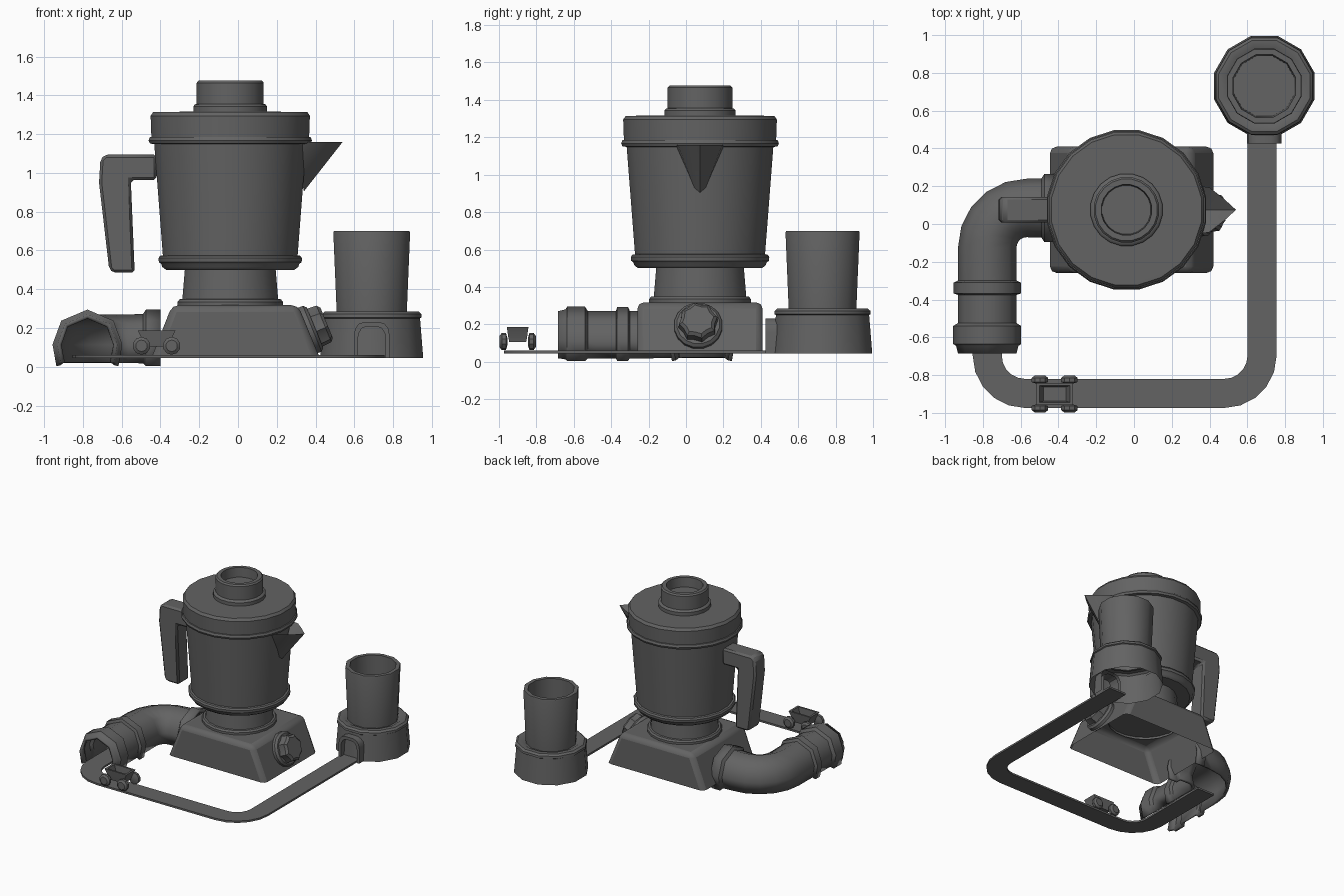
import bpy, bmesh, math
from mathutils import Vector

if "Cube" in bpy.data.objects:
    bpy.data.objects.remove(bpy.data.objects["Cube"])

grey = bpy.data.materials.new("dark_grey")
grey.diffuse_color = (0.125, 0.125, 0.125, 1)
grey.use_nodes = True
grey.node_tree.nodes["Principled BSDF"].inputs["Base Color"].default_value = grey.diffuse_color


def finish(name, verts, faces, smooth=True, angle=35):
    me = bpy.data.meshes.new(name)
    bm = bmesh.new()
    vs = [bm.verts.new(v) for v in verts]
    for f in faces:
        bm.faces.new([vs[i] for i in f])
    bmesh.ops.remove_doubles(bm, verts=bm.verts, dist=1e-5)
    bmesh.ops.recalc_face_normals(bm, faces=bm.faces)
    bm.to_mesh(me)
    bm.free()
    me.materials.append(grey)
    ob = bpy.data.objects.new(name, me)
    bpy.context.collection.objects.link(ob)
    if smooth:
        bpy.ops.object.select_all(action='DESELECT')
        ob.select_set(True)
        bpy.context.view_layer.objects.active = ob
        bpy.ops.object.shade_smooth_by_angle(angle=math.radians(angle))
    return ob


def skin(rows, closed):
    """Quads between successive rows of equal length."""
    n = len(rows[0])
    faces = []
    for i in range(len(rows) - 1):
        for j in range(n if closed else n - 1):
            k = (j + 1) % n
            faces.append((i * n + j, i * n + k, (i + 1) * n + k, (i + 1) * n + j))
    return [p for r in rows for p in r], faces


def lathe(name, centre, profile, n, cap_start=False, cap_end=False, rib=0, axis=(0, 0, 1)):
    q = Vector(axis).to_track_quat('Z', 'Y')
    rows = []
    for r, z in profile:
        row = []
        for j in range(n):
            a = 2 * math.pi * (j + 0.5) / n
            rr = r * (1 - rib * (j % 2))
            row.append(Vector(centre) + q @ Vector((rr * math.cos(a), rr * math.sin(a), z)))
        rows.append(row)
    verts, faces = skin(rows, True)
    if cap_start:
        faces.append(tuple(range(n)))
    if cap_end:
        faces.append(tuple(range(len(verts) - n, len(verts))))
    return finish(name, verts, faces)


def prism(name, pts, y0, y1, bottom=True, bevel=0, segs=1):
    """Extrude an x-z outline along y; the closing edge may be left open."""
    n = len(pts)
    verts = [(x, y0, z) for x, z in pts] + [(x, y1, z) for x, z in pts]
    faces = [tuple(range(n)), tuple(range(n, 2 * n))]
    for i in range(n if bottom else n - 1):
        j = (i + 1) % n
        faces.append((i, j, n + j, n + i))
    ob = finish(name, verts, faces)
    if bevel:
        m = ob.modifiers.new("bevel", 'BEVEL')
        m.width, m.segments, m.limit_method = bevel, segs, 'ANGLE'
        m.angle_limit = math.radians(30)
    return ob


# Motor base, open underneath, with a sloping left and right side
prism("motor_base", [(-.445, .05), (-.34, .318), (.31, .318), (.42, .05)],
      -.26, .41, bottom=False, bevel=.035, segs=2)

# Neck, jug and lid share one axis
JX, JY = -.04, .075
lathe("base_neck", (JX, JY, 0), [(.275, .30), (.275, .335), (.265, .348), (.25, .35),
                               (.237, .505)], 20)
lathe("jug", (JX, JY, 0), [(.335, .50), (.355, .515), (.36, .53), (.373, .54), (.375, .56),
                         (.367, .572), (.352, .575), (.397, 1.15)], 20, cap_start=True)
lathe("jug_rim", (JX, JY, 0), [(.395, 1.148), (.42, 1.152), (.427, 1.168), (.42, 1.185),
                             (.41, 1.187)], 20)
lathe("lid", (JX, JY, 0), [(.412, 1.185), (.416, 1.295), (.402, 1.315), (.19, 1.316)],
      20, cap_end=True)
lathe("lid_cap", (JX, JY, 0), [(.193, 1.315), (.193, 1.343), (.185, 1.353), (.175, 1.356),
                             (.175, 1.465), (.165, 1.476), (.135, 1.476), (.13, 1.40)],
      20, cap_end=True)

# Pouring spout with a sunken top
side = [(.33, .13), (.40, .118), (.48, .055)]
rim = [(x, JY - w, 1.16) for x, w in side] + [(.54, JY, 1.16)]
rim += [(x, JY + w, 1.16) for x, w in reversed(side)]
low = [(.335, JY - .03, .93), (.34, JY, .905), (.335, JY + .03, .93), (.38, JY, 1.07)]
finish("spout", rim + low,
       [(0, 1, 7), (1, 2, 7), (2, 8, 7), (2, 3, 8), (3, 4, 8), (4, 9, 8), (4, 5, 9), (5, 6, 9)]
       + [(i, i + 1, 10) for i in range(6)], angle=50)

# Handle
prism("handle", [(-.42, 1.095), (-.685, 1.095), (-.71, 1.07), (-.717, .95), (-.665, .505),
                 (-.645, .485), (-.533, .485), (-.553, .963), (-.42, .963)],
      JY - .068, JY + .068, bevel=.015)

# Control knob on the sloping right side
normal = Vector((.925, 0, .38))
lathe("knob_plate", (.36, .065, .187), [(.13, -.01), (.13, .025), (.115, .04)], 16,
      cap_end=True, axis=normal)
lathe("knob", (.36, .065, .187), [(.108, .03), (.104, .09), (.085, .105)], 16,
      cap_end=True, rib=.13, axis=normal)

# Elbow pipe: an arch section, open below, swept from the mouth to the base
PX, PZ = -.777, .115
stations = [(PX, y, math.pi / 2, r) for y, r in
            [(-.685, .155), (-.645, .165), (-.635, .18), (-.54, .18), (-.525, .156),
             (-.375, .156), (-.368, .178), (-.31, .178), (-.30, .156)]]
for i in range(6):
    t = math.pi / 2 * i / 5
    stations.append((PX + .21 - .21 * math.cos(t), -.125 + .21 * math.sin(t),
                     math.pi / 2 - t, .155))
stations += [(-.49, .085, 0, .157), (-.475, .085, 0, .18), (-.40, .085, 0, .18)]
section = [(-.89, -.62), (-1, 0), (-.75, .68), (0, 1), (.75, .68), (1, 0), (.89, -.62)]
rows = [[(x + math.sin(a) * s * r, y - math.cos(a) * s * r, PZ + h * r) for s, h in section]
        for x, y, a, r in stations]
pipe = finish("elbow_pipe", *skin(rows, False), angle=48)
m = pipe.modifiers.new("wall", 'SOLIDIFY')
m.thickness, m.offset = .022, -1

# Flat track ribbon: down from the cup, round two corners and into the pipe
path = [(.678, .62, -math.pi / 2)]
for cx, start in ((.478, 0), (-.577, -math.pi / 2)):
    for i in range(6):
        t = start - math.pi / 2 * i / 5
        path.append((cx + .2 * math.cos(t), -.697 + .2 * math.sin(t), t - math.pi / 2))
path.append((PX, -.1, math.pi / 2))
rows = []
for x, y, a in path:
    nx, ny = -math.sin(a) * .077, math.cos(a) * .077
    rows.append([(x + nx, y + ny, .045), (x - nx, y - ny, .045),
                 (x - nx, y - ny, .06), (x + nx, y + ny, .06)])
verts, faces = skin(rows, True)
last = len(verts)
finish("track", verts, faces + [(0, 1, 2, 3), tuple(range(last - 4, last))])

# Cup on its stand, with a doorway where the track arrives
CX, CY = .69, .73
lathe("cup_stand", (CX, CY, 0), [(.275, .045), (.258, .25), (.267, .255), (.265, .272),
                               (.25, .285), (.215, .285), (.20, .275), (.18, .275)], 12)
lathe("cup", (CX, CY, 0), [(.187, .275), (.205, .69), (.202, .70), (.172, .70), (.165, .30)],
      12, cap_end=True)


def arch(w, top):
    pts = [(w, .045)]
    for dx, dz in ((1, .07), (.93, .035), (.72, .01), (.4, 0)):
        pts.append((w * dx, top - dz))
    return [(CX + x, z) for x, z in pts] + [(CX - x, z) for x, z in reversed(pts)]


rows = [[(x, y, z) for x, z in arch(w, t)] for y, w, t in
        ((.56, .092, .232), (.425, .092, .232), (.425, .072, .208), (.56, .072, .208))]
finish("doorway", *skin(rows, False))

# Little cart: open tub and four wheels
KX, KY = -.42, -.90
rows = []
for hx, hy, z in ((.065, .045, .105), (.07, .05, .13), (.097, .058, .187),
                  (.08, .044, .187), (.06, .038, .125)):
    rows.append([(KX + sx * hx, KY + sy * hy, z)
                 for sx, sy in ((-1, -1), (1, -1), (1, 1), (-1, 1))])
verts, faces = skin(rows, True)
finish("cart_tub", verts, faces + [(0, 1, 2, 3), (16, 17, 18, 19)])
for sx in (-1, 1):
    for sy in (-1, 1):
        lathe("cart_wheel", (KX + sx * .078, KY + sy * .055, .108),
              [(.02, 0), (.046, .008), (.046, .03), (.03, .042)], 10,
              cap_start=True, cap_end=True, axis=(0, sy, 0))
